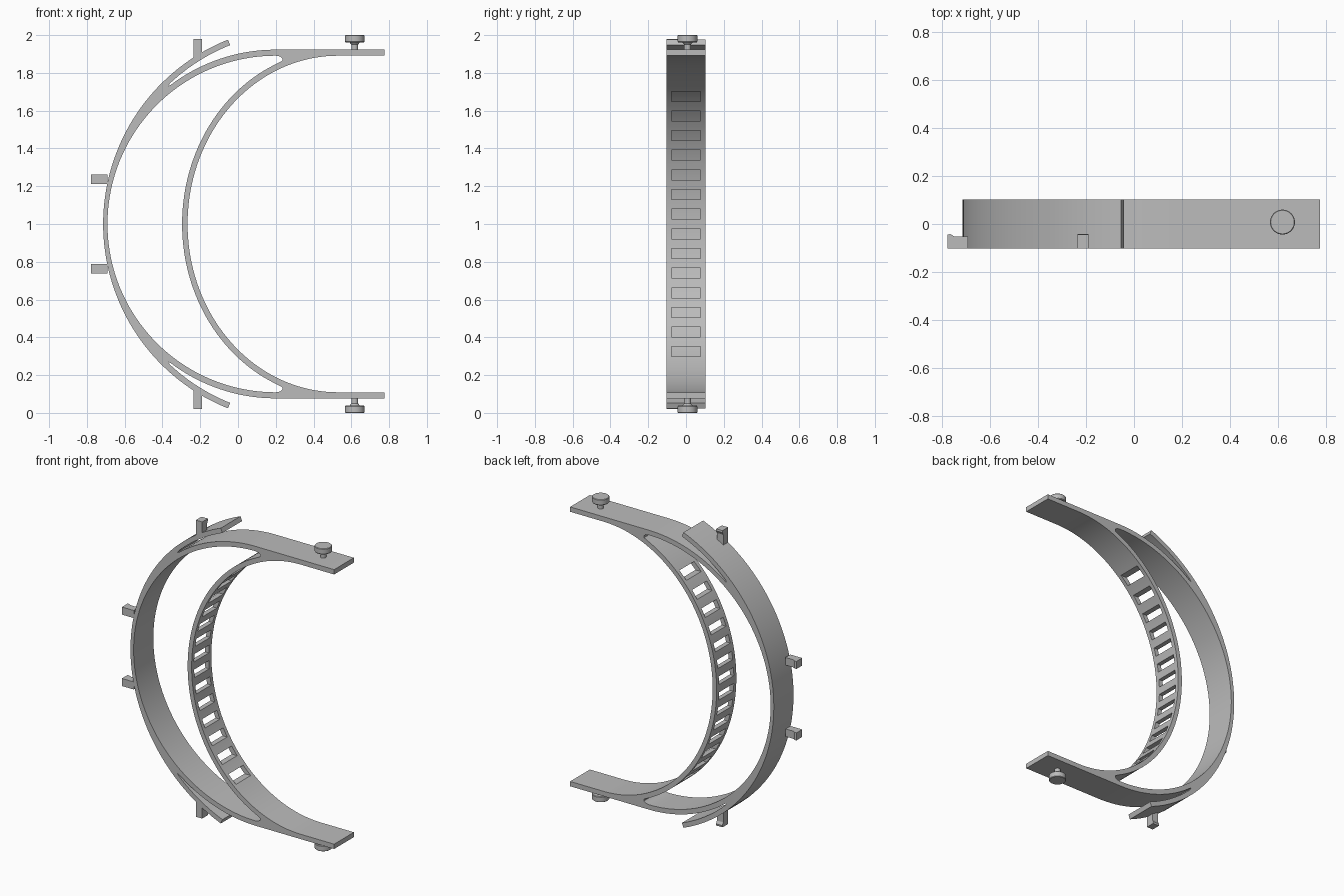
import bpy, bmesh, math
from mathutils import Vector

if "Cube" in bpy.data.objects:
    bpy.data.objects.remove(bpy.data.objects["Cube"], do_unlink=True)

HALF = 0.103  # half the band width

grey = bpy.data.materials.new("matte_grey")
grey.use_nodes = True
grey.diffuse_color = (0.5, 0.5, 0.5, 1)
grey.node_tree.nodes["Principled BSDF"].inputs["Base Color"].default_value = (0.5, 0.5, 0.5, 1)


def finish(bm, name):
    bmesh.ops.recalc_face_normals(bm, faces=bm.faces[:])
    mesh = bpy.data.meshes.new(name)
    bm.to_mesh(mesh)
    bm.free()
    mesh.materials.append(grey)
    obj = bpy.data.objects.new(name, mesh)
    bpy.context.collection.objects.link(obj)
    return obj


def smooth(obj):
    bpy.ops.object.select_all(action="DESELECT")
    obj.select_set(True)
    bpy.context.view_layer.objects.active = obj
    bpy.ops.object.shade_smooth_by_angle(angle=math.radians(30))


def prism(name, loops, direction):
    """Fill closed loops (first the outline, then holes) and extrude them."""
    bm = bmesh.new()
    for loop in loops:
        verts = [bm.verts.new(p) for p in loop]
        for a, b in zip(verts, verts[1:] + verts[:1]):
            bm.edges.new((a, b))
    bmesh.ops.triangle_fill(bm, edges=bm.edges[:], use_beauty=True)
    new = bmesh.ops.extrude_face_region(bm, geom=bm.faces[:])["geom"]
    bmesh.ops.translate(bm, vec=direction,
                        verts=[v for v in new if isinstance(v, bmesh.types.BMVert)])
    return finish(bm, name)


def arc(cx, rx, rz, start, end, n):
    """Elliptical arc about (cx, 1); the angle is measured up from -x."""
    angles = [math.radians(start + (end - start) * i / n) for i in range(n + 1)]
    return [(cx - rx * math.cos(a), 1 + rz * math.sin(a)) for a in angles]


def mirrored(half):
    """Close an upper half profile with its reflection, as 3D points."""
    full = half + [(x, 2 - z) for x, z in reversed(half[1:-1])]
    return [(x, -HALF, z) for x, z in full]


# Frame: visor arc with split tails, side arms and inner forehead band
outline = (arc(0.337, 1.051, 1.051, 0, 68.2, 36)
           + arc(0.337, 1.02, 1.02, 68.2, 46.9, 12)
           + [(-0.37, 1.73)]
           + arc(0.2, 0.923, 0.923, 52.6, 90, 18)
           + [(0.775, 1.923), (0.775, 1.891)]
           + arc(0.53, 0.797, 0.891, 90, 0, 40))
opening = (arc(0.2, 0.891, 0.891, 0, 90, 40)
           + [(0.222, 1.887), (0.236, 1.876), (0.234, 1.864)]
           + arc(0.53, 0.826, 0.923, 67.2, 0, 36))
frame = prism("headband_frame", [mirrored(outline), mirrored(opening)],
              Vector((0, 2 * HALF, 0)))

# Row of ventilation windows through the forehead band
bm = bmesh.new()
for i in range(14):
    box = bmesh.ops.create_cube(bm, size=1)["verts"]
    bmesh.ops.scale(bm, vec=(0.62, 0.154, 0.053), verts=box)
    bmesh.ops.translate(bm, vec=(-0.01, 0, 1 + (i - 6.5) * 0.104), verts=box)
cutter = finish(bm, "window_cutter")
cutter.hide_render = True
cut = frame.modifiers.new("windows", "BOOLEAN")
cut.operation = "DIFFERENCE"
cut.solver = "EXACT"
cut.object = cutter
bpy.context.view_layer.objects.active = frame
bpy.ops.object.modifier_apply(modifier=cut.name)
bpy.data.objects.remove(cutter, do_unlink=True)
smooth(frame)


# Shield pegs with a small retaining lip at the tip
def peg(name, root, out, length, width):
    out = Vector(out)
    side = Vector((out.z, 0, -out.x))
    profile = [(0, -HALF), (length, -HALF), (length, -0.044), (length - 0.012, -0.042),
               (length - 0.03, -0.052), (0, -0.052)]
    base = Vector(root) - side * width / 2
    prism(name, [[base + out * d + Vector((0, y, 0)) for d, y in profile]], side * width)


# Thumb knobs on the arms
def knob(name, flip):
    profile = [(0, 1.91), (0.018, 1.91), (0.018, 1.95), (0.028, 1.962), (0.049, 1.962),
               (0.052, 1.966), (0.052, 1.997), (0.049, 2.0), (0, 2.0)]
    bm = bmesh.new()
    verts = [bm.verts.new((0.618 + r, 0.008, 1 + flip * (z - 1))) for r, z in profile]
    edges = [bm.edges.new(pair) for pair in zip(verts, verts[1:])]
    bmesh.ops.spin(bm, geom=verts + edges, cent=(0.618, 0.008, 0), axis=(0, 0, 1),
                   angle=math.tau, steps=32)
    bmesh.ops.remove_doubles(bm, verts=bm.verts[:], dist=0.0005)
    smooth(finish(bm, name))


for label, flip in (("upper", 1), ("lower", -1)):
    peg(label + "_front_peg", (-0.69, 0, 1 + flip * 0.236), (-1, 0, 0), 0.087, 0.05)
    peg(label + "_tail_peg", (-0.213, 0, 1 + flip * 0.882), (0, 0, flip), 0.098, 0.046)
    knob(label + "_knob", flip)
